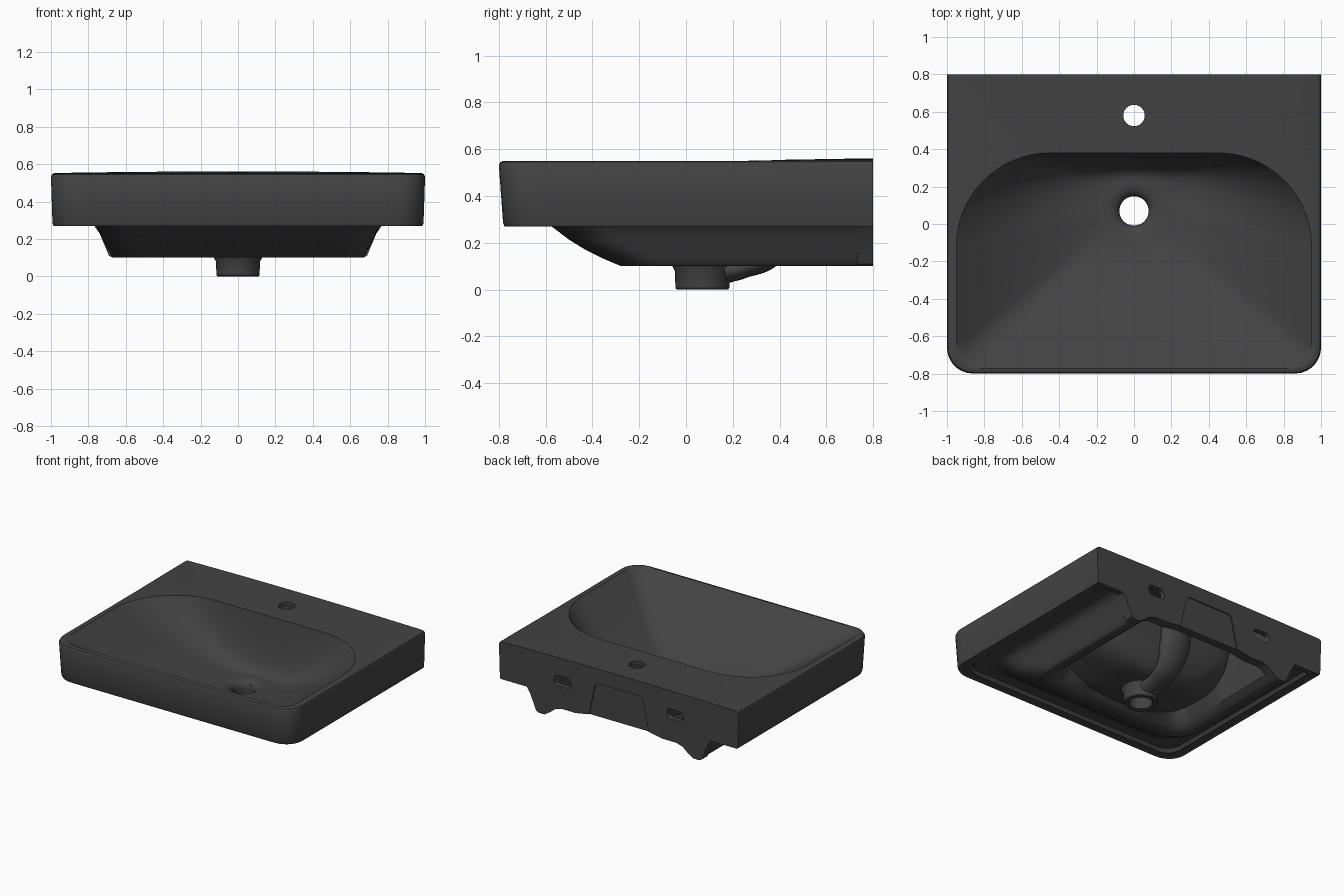
import bpy, bmesh, math
from mathutils import Vector
from mathutils.bvhtree import BVHTree

if "Cube" in bpy.data.objects:
    bpy.data.objects.remove(bpy.data.objects["Cube"], do_unlink=True)

# One dark ceramic colour
ceramic = bpy.data.materials.new("dark_grey_ceramic")
ceramic.use_nodes = True
colour = (0.056, 0.056, 0.056, 1)
ceramic.diffuse_color = colour
ceramic.node_tree.nodes["Principled BSDF"].inputs["Base Color"].default_value = colour

SEGMENTS = 256
CENTRE_Y = -0.2
DRAIN = Vector((0, 0.07, 0))
FLOOR = 0.15


def make_object(name, bm):
    mesh = bpy.data.meshes.new(name)
    bm.to_mesh(mesh)
    bm.free()
    mesh.materials.append(ceramic)
    obj = bpy.data.objects.new(name, mesh)
    bpy.context.collection.objects.link(obj)
    return obj


def finish(obj, angle=35):
    bpy.ops.object.select_all(action='DESELECT')
    obj.select_set(True)
    bpy.context.view_layer.objects.active = obj
    for mod in list(obj.modifiers):
        bpy.ops.object.modifier_apply(modifier=mod.name)
    bpy.ops.object.shade_smooth_by_angle(angle=math.radians(angle))


def cut_hole(obj, cutter):
    cut = obj.modifiers.new("hole", 'BOOLEAN')
    cut.operation = 'DIFFERENCE'
    cut.solver = 'EXACT'
    cut.object = cutter


def loft(bm, rings, closed, up):
    rows = [[bm.verts.new(p) for p in ring] for ring in rings]
    for low, high in zip(rows, rows[1:]):
        n = len(low)
        for i in range(n if closed else n - 1):
            j = (i + 1) % n
            bm.faces.new((low[i], low[j], high[j], high[i]))
    bmesh.ops.recalc_face_normals(bm, faces=bm.faces)
    bm.normal_update()
    if (sum(f.normal.z * f.calc_area() for f in bm.faces) > 0) != up:
        bmesh.ops.reverse_faces(bm, faces=bm.faces)


def extrude_profile(name, points, y_front, y_back):
    bm = bmesh.new()
    face = bm.faces.new([bm.verts.new((x, y_front, z)) for x, z in points])
    moved = bmesh.ops.extrude_face_region(bm, geom=[face])["geom"]
    verts = [v for v in moved if isinstance(v, bmesh.types.BMVert)]
    bmesh.ops.translate(bm, verts=verts, vec=(0, y_back - y_front, 0))
    bmesh.ops.recalc_face_normals(bm, faces=bm.faces)
    return make_object(name, bm)


# Distance from the centre to a rounded rectangle of half size a, b
def reach(c, s, a, b, rad):
    c, s = abs(c), abs(s)
    r = 1 / max(c / a, s / b)
    if r * c > a - rad and r * s > b - rad:
        along = c * (a - rad) + s * (b - rad)
        r = along + math.sqrt(max(0, along ** 2 - (a - rad) ** 2 - (b - rad) ** 2 + rad ** 2))
    return r


# The deck is level at the sides and slightly crowned at the back
def top_z(x, y):
    k = min(1, max(0, (y - 0.2) / 0.45))
    return 0.55 + 0.011 * k * k * (3 - 2 * k) * (1 - 0.8 * x * x)


angles = [2 * math.pi * i / SEGMENTS for i in range(SEGMENTS)]


# Outer outline: square back corners, rounded front corners
def outer(inset_x, inset_front, drop=0, z=None):
    ring = []
    for a in angles:
        c, s = math.cos(a), math.sin(a)
        r = 1 / max(abs(c), abs(s)) if s >= 0 else reach(c, s, 1, 0.6, 0.14)
        x, y = r * c * (1 - inset_x), r * s
        if s < 0:
            y *= 1 - inset_front / 0.6
        y += CENTRE_Y
        ring.append((x, y, top_z(x, y) - drop if z is None else z))
    return ring


# Bowl rings blend from the drain circle to the bowl outline
def bowl(t):
    ring = []
    for a in angles:
        c, s = math.cos(a), math.sin(a)
        r = reach(c, s, 0.95, 0.58, 0.5) if s >= 0 else reach(c, s, 0.95, 0.572, 0.11)
        edge = Vector((r * c, r * s + CENTRE_Y, 0))
        p = (DRAIN + Vector((c, s, 0)) * 0.14).lerp(edge, t)
        power = 1.6 + 1.9 * max(0, s) ** 2
        ring.append((p.x, p.y, FLOOR + (top_z(edge.x, edge.y) - FLOOR) * t ** power))
    return ring


def circle(r, z):
    return [(r * math.cos(a), DRAIN.y + r * math.sin(a), z) for a in angles]


# Basin shell: drain, bowl, deck, outer wall
rings = [circle(0.078, 0.1), circle(0.082, 0.118), circle(0.092, 0.132), circle(0.112, 0.143)]
rings += [bowl(i / 28) for i in range(29)]
rings += [outer(0.02, 0.02), outer(0.006, 0.006, 0.006), outer(0, 0, 0.02),
          outer(0.008, 0.018, z=0.285), outer(0.014, 0.024, z=0.27)]
bm = bmesh.new()
loft(bm, rings, closed=True, up=True)
surface = BVHTree.FromBMesh(bm)
shell = make_object("basin_shell", bm)
solid = shell.modifiers.new("thickness", 'SOLIDIFY')
solid.thickness = 0.04
solid.offset = -1

# Lower back wall
half = [(0.77, 0.272), (0.74, 0.23), (0.69, 0.11), (0.67, 0.1), (0.62, 0.1), (0.58, 0.125),
        (0.53, 0.165), (0.48, 0.18), (0.36, 0.18), (0.25, 0.2)]
profile = half + [(-x, z) for x, z in reversed(half)]
back_wall = extrude_profile("lower_back_wall", profile, 0.73, 0.8)

# Tap hole, wall fixing slots and the shallow panel recess
bpy.ops.mesh.primitive_cylinder_add(vertices=48, radius=0.057, depth=0.4, location=(0, 0.58, 0.55))
cutters = [bpy.context.object]
for side in (-1, 1):
    bpy.ops.mesh.primitive_cube_add(size=1, location=(side * 0.47, 0.8, 0.385))
    slot = bpy.context.object
    slot.scale = (0.14, 0.2, 0.075)
    bpy.ops.object.transform_apply(location=False, rotation=False, scale=True)
    bevel = slot.modifiers.new("round", 'BEVEL')
    bevel.width = 0.03
    bevel.segments = 4
    cutters.append(slot)
panel = [(0.26, 0.1), (0.25, 0.2), (0.2, 0.43), (0.18, 0.45)]
recess = extrude_profile("recess", panel + [(-x, z) for x, z in reversed(panel)], 0.792, 0.85)
cutters.append(recess)
for cutter in cutters:
    cutter.name = "hole_cutter"
    cutter.hide_render = True
    cut_hole(shell, cutter)
cut_hole(back_wall, recess)
finish(shell)
finish(back_wall)
for cutter in cutters:
    bpy.data.objects.remove(cutter, do_unlink=True)


# U-shaped skirt below the bowl, open towards the wall
def skirt_ring(half, front, z, rad):
    mid = 0.1
    pts = [(half, 0.77 - 0.67 * i / 8) for i in range(8)]
    for i in range(129):
        a = -math.pi * i / 128
        c, s = math.cos(a), math.sin(a)
        r = reach(c, s, half, mid - front, rad)
        pts.append((r * c, mid + r * s))
    pts += [(-x, y) for x, y in reversed(pts[:8])]
    ring = []
    for x, y in pts:
        height = z
        if z is None:
            hit = surface.ray_cast(Vector((x, y, 0)), Vector((0, 0, 1)))[0]
            height = hit.z - 0.025 if hit else 0.25
        ring.append((x, y, height))
    return ring


# Rim underside, groove, outer slope, foot, inner slope
levels = [(0.975, -0.765, 0.272, 0.13), (0.92, -0.715, 0.272, 0.11), (0.905, -0.70, 0.295, 0.11),
          (0.82, -0.63, 0.30, 0.15), (0.785, -0.60, 0.29, 0.16), (0.76, -0.575, 0.27, 0.17),
          (0.73, -0.50, 0.213, 0.18), (0.71, -0.43, 0.17, 0.18), (0.69, -0.36, 0.135, 0.18),
          (0.675, -0.295, 0.107, 0.17), (0.665, -0.275, 0.1, 0.16), (0.62, -0.23, 0.1, 0.14),
          (0.60, -0.21, 0.108, 0.13), (0.56, -0.17, 0.14, 0.12), (0.52, -0.13, None, 0.1)]
bm = bmesh.new()
loft(bm, [skirt_ring(*level) for level in levels], closed=False, up=False)
finish(make_object("underside_skirt", bm))

# Drain outlet
bm = bmesh.new()
loft(bm, [circle(0.08, 0.11), circle(0.08, 0.005), circle(0.085, 0), circle(0.11, 0),
          circle(0.115, 0.006), circle(0.118, 0.08), circle(0.14, 0.12)], closed=True, up=False)
finish(make_object("drain_outlet", bm))

# Overflow channel behind the bowl
curve = bpy.data.curves.new("overflow_channel", 'CURVE')
curve.dimensions = '3D'
curve.bevel_depth = 0.05
curve.bevel_resolution = 6
curve.use_fill_caps = True
curve.materials.append(ceramic)
path = [(0.165, 0.075, 1), (0.25, 0.095, 0.9), (0.36, 0.15, 1.1), (0.43, 0.28, 1.4), (0.447, 0.44, 1.4)]
spline = curve.splines.new('BEZIER')
spline.bezier_points.add(len(path) - 1)
for point, (y, z, size) in zip(spline.bezier_points, path):
    point.co = (0, y, z)
    point.radius = size
    point.handle_left_type = point.handle_right_type = 'AUTO'
channel = bpy.data.objects.new("overflow_channel", curve)
channel.scale.x = 1.7
bpy.context.collection.objects.link(channel)
